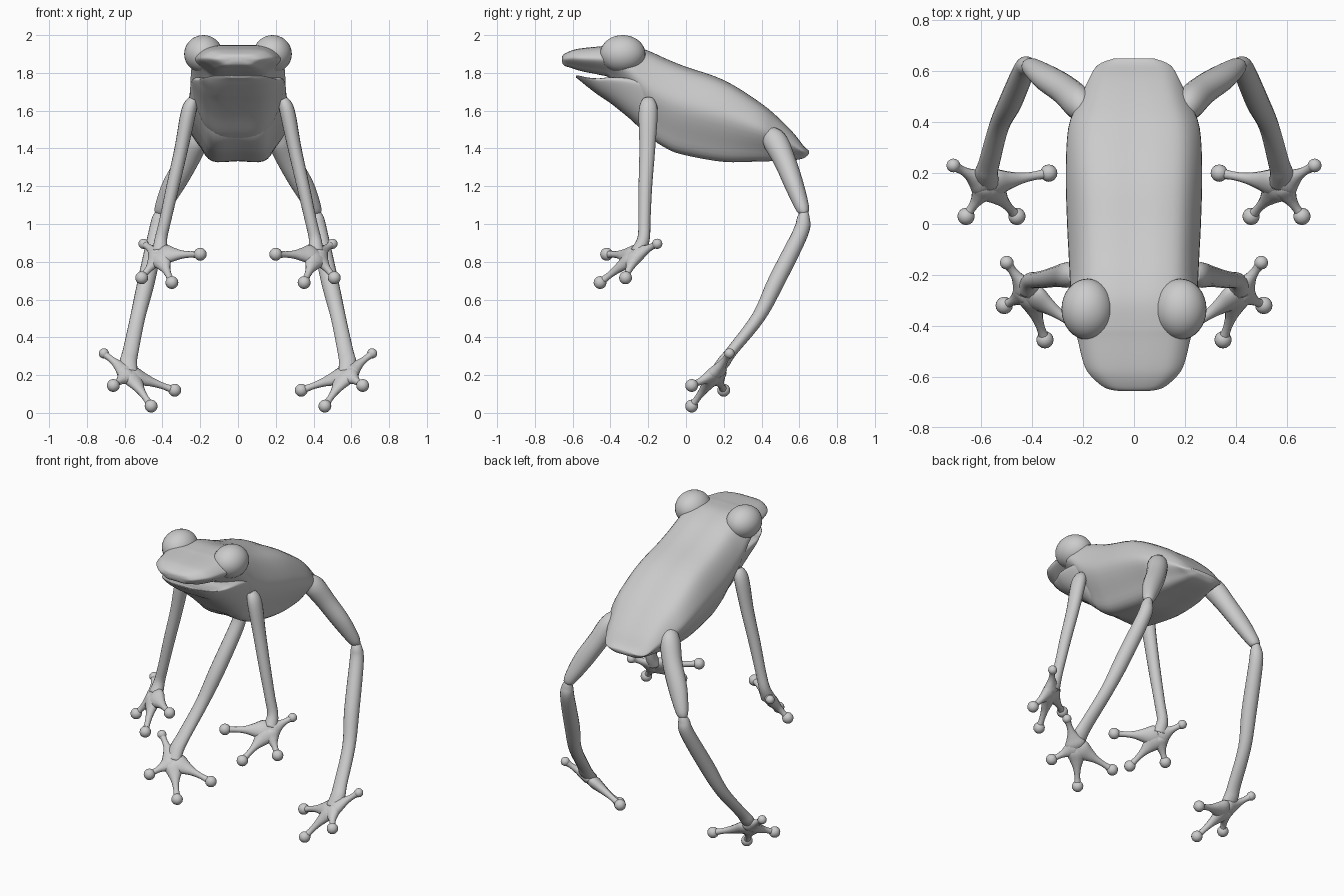
import bpy, bmesh, math
from mathutils import Vector

if "Cube" in bpy.data.objects:
    bpy.data.objects.remove(bpy.data.objects["Cube"])


def spline(pts, n, closed=False):
    """Catmull-Rom interpolation of tuples of any length."""
    pts = [Vector(p) for p in pts]
    m = len(pts)
    get = (lambda i: pts[i % m]) if closed else (lambda i: pts[max(0, min(m - 1, i))])
    out = []
    for i in range(m if closed else m - 1):
        a, b, c, d = (get(i + k) for k in (-1, 0, 1, 2))
        for s in range(n):
            t = s / n
            out.append(0.5 * (2 * b + (c - a) * t + (2 * a - 5 * b + 4 * c - d) * t * t
                              + (3 * b - a - 3 * c + d) * t ** 3))
    if not closed:
        out.append(pts[-1])
    return out


def skin(bm, rings):
    """Bridge rings of points and cap both ends."""
    vs = [[bm.verts.new(p) for p in r] for r in rings]
    n = len(vs[0])
    for r, s in zip(vs, vs[1:]):
        for i in range(n):
            bm.faces.new((r[i], r[(i + 1) % n], s[(i + 1) % n], s[i]))
    bm.faces.new(vs[0][::-1])
    bm.faces.new(vs[-1])


def tube(bm, path, normal=(1, 0, 0), n=5, sides=16):
    """Path points are x, y, z, in-plane radius, thickness radius."""
    pts = spline(path, n)
    rings = []
    for i, p in enumerate(pts):
        q, r = pts[max(i - 1, 0)], pts[min(i + 1, len(pts) - 1)]
        d = (Vector(r[:3]) - Vector(q[:3])).normalized()
        side = d.cross(Vector(normal)).normalized()
        up = side.cross(d)
        rings.append([Vector(p[:3]) + side * p[3] * math.cos(a) + up * p[4] * math.sin(a)
                      for a in (math.tau * k / sides for k in range(sides))])
    skin(bm, rings)


def ball(bm, centre, size, seg=20):
    made = bmesh.ops.create_uvsphere(bm, u_segments=seg, v_segments=seg // 2 + 2, radius=1)
    for v in made["verts"]:
        v.co = Vector(centre) + Vector([a * b for a, b in zip(v.co, size)])


def finish(bm, name, mirror=False):
    bmesh.ops.recalc_face_normals(bm, faces=bm.faces[:])
    me = bpy.data.meshes.new(name)
    bm.to_mesh(me)
    bm.free()
    for f in me.polygons:
        f.use_smooth = True
    ob = bpy.data.objects.new(name, me)
    bpy.context.collection.objects.link(ob)
    if mirror:
        ob.modifiers.new("mirror", "MIRROR")
    return ob


def trunk(name, half, sections):
    """Loft a half outline (width, height fractions) through y, width, top, bottom."""
    outline = half + [(-u, v) for u, v in half[-2:0:-1]]
    ring = spline(outline, 4, closed=True)
    bm = bmesh.new()
    skin(bm, [[(u * w, y, bot + v * (top - bot)) for u, v in ring]
              for y, w, top, bot in spline(sections, 4)])
    finish(bm, name)


# body with upper head
trunk("body", [(0, 0), (.52, 0), (.76, .2), (1, .5), (.95, .72), (.74, .93), (.4, 1), (0, 1)], [
    (-.657, .05, 1.885, 1.86), (-.645, .11, 1.90, 1.84), (-.60, .165, 1.92, 1.825),
    (-.55, .195, 1.93, 1.81), (-.45, .22, 1.94, 1.79), (-.40, .235, 1.945, 1.77),
    (-.30, .245, 1.945, 1.65), (-.20, .25, 1.915, 1.48), (-.10, .255, 1.87, 1.405),
    (0, .26, 1.83, 1.37), (.20, .265, 1.76, 1.335), (.38, .255, 1.65, 1.335),
    (.48, .215, 1.57, 1.337), (.57, .175, 1.48, 1.34), (.625, .14, 1.41, 1.35),
    (.65, .08, 1.39, 1.37)])

# lower jaw and throat
trunk("lower_jaw", [(0, 0), (.5, .03), (.8, .3), (1, .8), (.96, 1), (.5, 1), (0, 1)], [
    (-.583, .07, 1.785, 1.775), (-.565, .13, 1.785, 1.762), (-.52, .18, 1.775, 1.725),
    (-.46, .205, 1.77, 1.68), (-.40, .23, 1.775, 1.64), (-.30, .24, 1.77, 1.56),
    (-.20, .24, 1.75, 1.47), (-.12, .22, 1.70, 1.43)])

# eyes
bm = bmesh.new()
ball(bm, (.183, -.335, 1.9), (.102, .12, .1), 32)
finish(bm, "eyes", True)

# front legs
bm = bmesh.new()
tube(bm, [(.235, -.20, 1.66, .03, .025), (.26, -.20, 1.60, .05, .04), (.30, -.205, 1.40, .042, .036),
          (.345, -.215, 1.20, .036, .034), (.385, -.22, 1.02, .032, .031),
          (.408, -.225, .92, .033, .033), (.412, -.255, .85, .04, .045)])
finish(bm, "front_legs", True)

# thighs
bm = bmesh.new()
tube(bm, [(.18, .42, 1.48, .04, .04), (.215, .47, 1.44, .065, .06), (.27, .525, 1.33, .058, .06),
          (.345, .575, 1.20, .05, .058), (.405, .618, 1.08, .035, .038), (.415, .625, 1.05, .015, .02)])
finish(bm, "thighs", True)

# shins
bm = bmesh.new()
tube(bm, [(.412, .63, 1.075, .015, .015), (.42, .622, 1.03, .034, .035), (.432, .605, .95, .042, .043),
          (.485, .48, .70, .045, .046), (.53, .385, .51, .036, .04), (.568, .245, .33, .03, .042),
          (.58, .20, .27, .034, .046), (.575, .155, .21, .03, .045)])
finish(bm, "shins", True)


# feet: flattened webbed toes with round pads
def foot(name, palm, tips):
    palm = Vector(palm)
    t = [Vector(p) for p in tips]
    normal = (t[0] - t[2]).cross(t[3] - t[1]).normalized()
    bm = bmesh.new()
    for k, tip in enumerate(t):
        path = [(*palm.lerp(tip, f), a, b) for f, a, b in (
            (-.1, .04, .025), (.12, .062, .036), (.35, .04, .028), (.55, .023, .021),
            (.78, .017, .017), (1, .024, .022))]
        tube(bm, path, normal, sides=12)
        r = .027 if k == 3 else .034
        ball(bm, tip, (r, r, r), 16)
    finish(bm, name, True)


foot("front_feet", (.415, -.27, .835),
     [(.20, -.42, .84), (.35, -.455, .69), (.51, -.32, .715), (.50, -.152, .895)])
foot("hind_feet", (.575, .155, .205),
     [(.335, .20, .12), (.46, .03, .036), (.66, .03, .145), (.71, .23, .315)])
